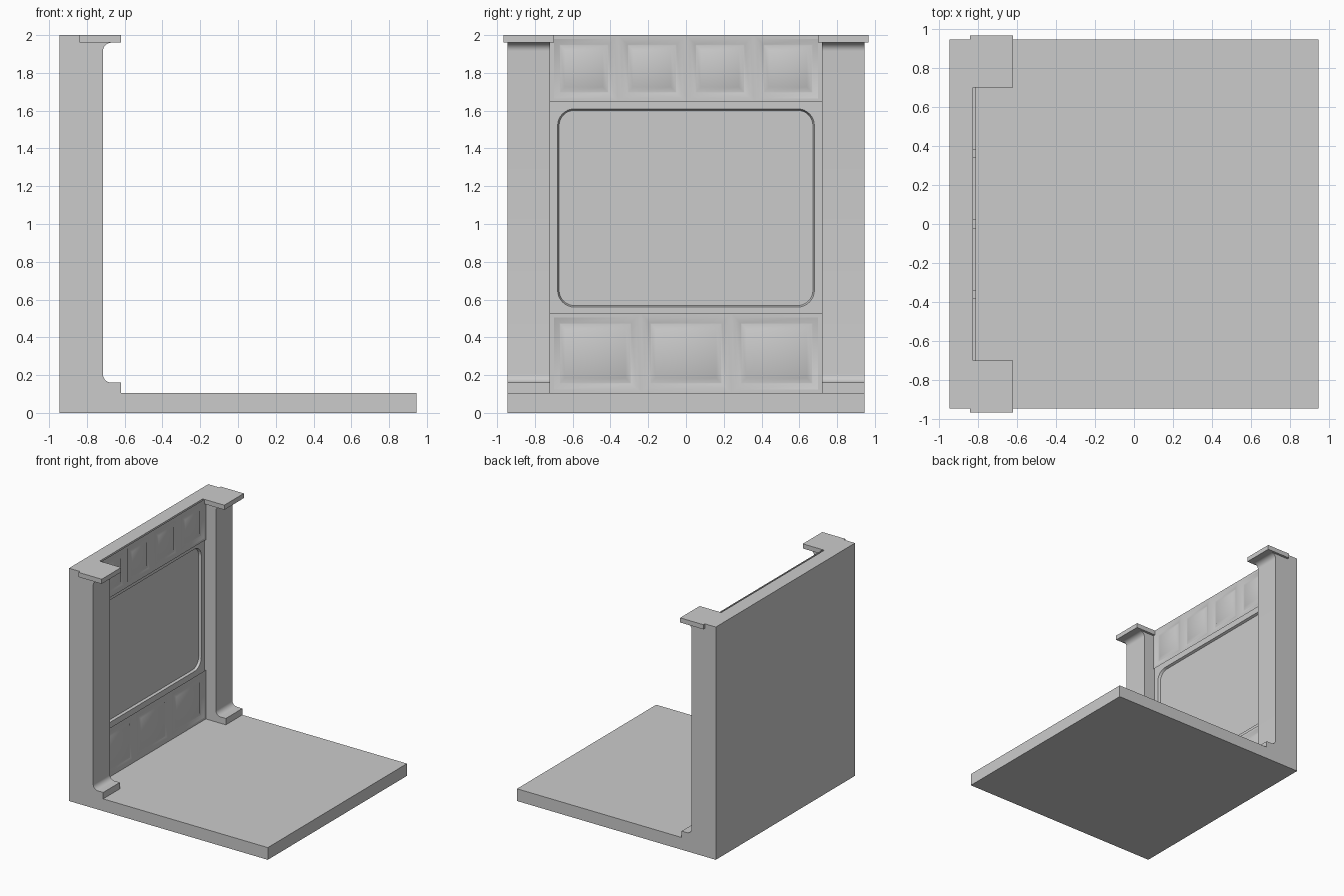
import bpy, bmesh, math

cube = bpy.data.objects.get("Cube")
if cube:
    bpy.data.objects.remove(cube, do_unlink=True)

grey = bpy.data.materials.new("stone_grey")
grey.use_nodes = True
COLOUR = (0.6, 0.6, 0.6, 1)
grey.diffuse_color = COLOUR
grey.node_tree.nodes["Principled BSDF"].inputs["Base Color"].default_value = COLOUR

HALF = 0.945       # half width of the floor and wall
INNER = 0.72       # inner side of the pillars
FLOOR = 0.105      # floor height


def finish(name, bm, smooth=False):
    bmesh.ops.recalc_face_normals(bm, faces=bm.faces)
    mesh = bpy.data.meshes.new(name)
    bm.to_mesh(mesh)
    bm.free()
    mesh.materials.append(grey)
    ob = bpy.data.objects.new(name, mesh)
    bpy.context.collection.objects.link(ob)
    if smooth:
        bpy.ops.object.select_all(action='DESELECT')
        ob.select_set(True)
        bpy.context.view_layer.objects.active = ob
        bpy.ops.object.shade_smooth_by_angle(angle=math.radians(35))
    return ob


def loft(name, ring_a, ring_b, smooth=False):
    """Solid between two matching rings of points."""
    bm = bmesh.new()
    a = [bm.verts.new(p) for p in ring_a]
    b = [bm.verts.new(p) for p in ring_b]
    bm.faces.new(a)
    bm.faces.new(b[::-1])
    for i in range(len(a)):
        j = (i + 1) % len(a)
        bm.faces.new((a[i], b[i], b[j], a[j]))
    return finish(name, bm, smooth)


def box(name, x0, x1, y0, y1, z0, z1):
    ring = [(x0, z0), (x1, z0), (x1, z1), (x0, z1)]
    return loft(name, [(x, y0, z) for x, z in ring], [(x, y1, z) for x, z in ring])


def arc(cx, cy, r, start, end, steps=8):
    angles = [math.radians(start + (end - start) * i / steps) for i in range(steps + 1)]
    return [(cx + r * math.cos(t), cy + r * math.sin(t)) for t in angles]


def rounded_ring(x, half, z0, z1, r):
    pts = (arc(half - r, z1 - r, r, 0, 90) + arc(r - half, z1 - r, r, 90, 180)
           + arc(r - half, z0 + r, r, 180, 270) + arc(half - r, z0 + r, r, 270, 360))
    return [(x, y, z) for y, z in pts]


def panel_row(name, count, z0, z1):
    """Strip of square panels, each a raised field inside a sloped groove."""
    bm = bmesh.new()
    front, back = -0.81, -0.84
    ys = [-INNER + 2 * INNER * i / count for i in range(count + 1)]
    low = [bm.verts.new((front, y, z0)) for y in ys]
    high = [bm.verts.new((front, y, z1)) for y in ys]
    cells = [bm.faces.new((low[i], low[i + 1], high[i + 1], high[i])) for i in range(count)]
    bm.normal_update()
    rim = [e for e in bm.edges if e.is_boundary]
    for width, depth in ((0.02, 0), (0.03, -0.012), (0.005, 0), (0.025, 0.012)):
        bmesh.ops.inset_individual(bm, faces=cells, thickness=width, depth=depth,
                                   use_even_offset=True)
    sides = bmesh.ops.extrude_edge_only(bm, edges=rim)["geom"]
    for v in sides:
        if isinstance(v, bmesh.types.BMVert):
            v.co.x = back
    return finish(name, bm, smooth=True)


# Floor and back wall
box("floor", -HALF, HALF, -HALF, HALF, 0, FLOOR)
wall = box("wall", -HALF, -0.825, -INNER - 0.01, INNER + 0.01, FLOOR, 2)

# Shallow rounded recess in the middle of the wall
cutter = loft("recess_cutter", rounded_ring(-0.845, 0.672, 0.568, 1.602, 0.082),
              rounded_ring(-0.805, 0.688, 0.552, 1.618, 0.098))
cutter.hide_render = True
cutter.hide_viewport = True
cut = wall.modifiers.new("recess", 'BOOLEAN')
cut.operation = 'DIFFERENCE'
cut.solver = 'EXACT'
cut.object = cutter
bpy.context.view_layer.update()
recessed = bpy.data.meshes.new_from_object(wall.evaluated_get(bpy.context.evaluated_depsgraph_get()))
wall.modifiers.clear()
wall.data = recessed
bpy.data.objects.remove(cutter, do_unlink=True)

# Panelled strips above and below the recess
panel_row("upper_panels", 4, 1.645, 2)
panel_row("lower_panels", 3, FLOOR, 0.525)

# Pillars with a flared foot and head, and a flat cap on each
shaft, toe, r = -0.715, -0.62, 0.045
profile = [(-HALF, FLOOR), (toe, FLOOR), (toe, 0.16)]
profile += arc(shaft + r, 0.16 + r, r, 270, 180)
profile += arc(shaft + r, 1.96 - r, r, 180, 90)
profile += [(shaft + r, 2), (-HALF, 2)]
for side, s in (("left", 1), ("right", -1)):
    loft(side + "_pillar", [(x, s * INNER, z) for x, z in profile],
         [(x, s * HALF, z) for x, z in profile], smooth=True)
    y0, y1 = sorted((s * 0.70, s * 0.965))
    box(side + "_cap", -0.84, toe, y0, y1, 1.96, 2)
